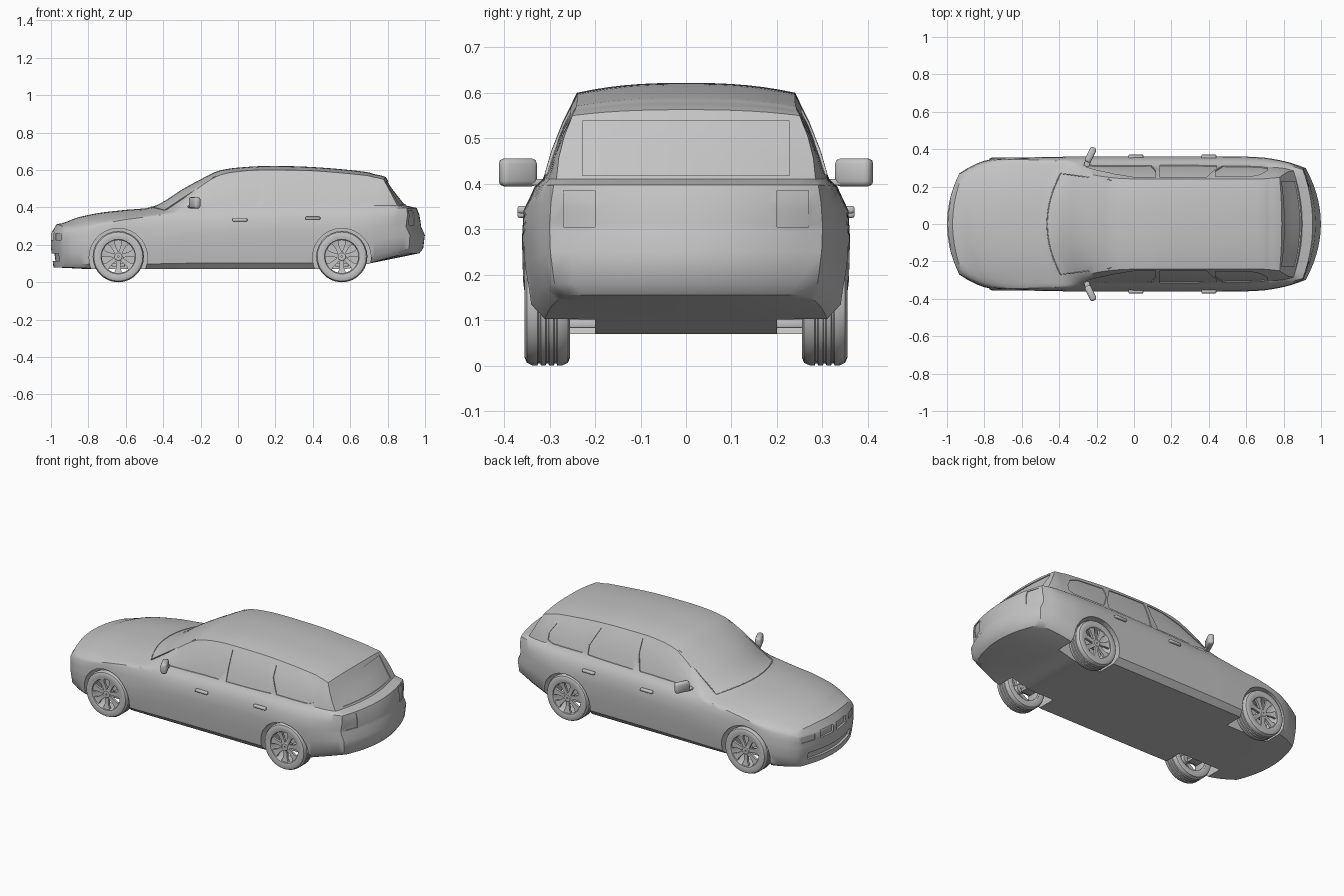
import bpy, bmesh, math
from mathutils import Vector, Matrix
from mathutils.bvhtree import BVHTree

if "Cube" in bpy.data.objects:
    bpy.data.objects.remove(bpy.data.objects["Cube"])

grey = bpy.data.materials.new("plain_grey")
grey.use_nodes = True
grey.diffuse_color = (0.55, 0.55, 0.55, 1)
grey.node_tree.nodes["Principled BSDF"].inputs["Base Color"].default_value = (0.55, 0.55, 0.55, 1)


def finish(name, bm, angle=35):
    bmesh.ops.recalc_face_normals(bm, faces=bm.faces)
    mesh = bpy.data.meshes.new(name)
    bm.to_mesh(mesh)
    bm.free()
    mesh.materials.append(grey)
    mesh.shade_smooth()
    mesh.set_sharp_from_angle(angle=math.radians(angle))
    obj = bpy.data.objects.new(name, mesh)
    bpy.context.collection.objects.link(obj)
    return obj


def add_shell(bm, n, place):
    """Surface of an n-cell box whose lattice points are moved by place()."""
    verts = {}

    def vert(p):
        if p not in verts:
            verts[p] = bm.verts.new(place(*p))
        return verts[p]

    for a in range(3):
        b, c = (a + 1) % 3, (a + 2) % 3
        for side in (0, n[a]):
            for i in range(n[b]):
                for j in range(n[c]):
                    quad = []
                    for di, dj in ((0, 0), (1, 0), (1, 1), (0, 1)):
                        p = [side] * 3
                        p[b], p[c] = i + di, j + dj
                        quad.append(vert(tuple(p)))
                    bm.faces.new(quad if side else quad[::-1])


def shell(name, n, place, angle=35):
    bm = bmesh.new()
    add_shell(bm, n, place)
    return finish(name, bm, angle)


def linear(keys, t):
    if t <= keys[0][0]:
        return keys[0][1]
    for (a, p), (b, q) in zip(keys, keys[1:]):
        if t <= b:
            return p + (q - p) * (t - a) / (b - a)
    return keys[-1][1]


def spline(rows, t):
    """Smooth interpolation of table rows keyed by their first column."""
    k = 0
    while k < len(rows) - 2 and t > rows[k + 1][0]:
        k += 1
    p, q = rows[k], rows[k + 1]
    o, r = rows[max(k - 1, 0)], rows[min(k + 2, len(rows) - 1)]
    h = q[0] - p[0]
    f = (t - p[0]) / h
    out = []
    for c in range(1, len(p)):
        m = (q[c] - o[c]) / (q[0] - o[0]) * h
        e = (r[c] - p[c]) / (r[0] - p[0]) * h
        d = q[c] - p[c]
        out.append(p[c] + m * f + (3 * d - 2 * m - e) * f**2 + (m + e - 2 * d) * f**3)
    return out


# Body stations: position, half width, belt height, belt half width,
# roof edge height, roof edge half width, crown
STATIONS = [
    (-1, .27, .27, .265, .295, .24, .015), (-.95, .315, .285, .305, .305, .27, .015),
    (-.88, .345, .305, .335, .325, .29, .02), (-.75, .355, .33, .345, .345, .295, .025),
    (-.6, .358, .35, .34, .362, .295, .025), (-.47, .36, .37, .335, .38, .29, .02),
    (-.4, .36, .385, .325, .408, .285, .022), (-.3, .36, .39, .32, .47, .27, .025),
    (-.2, .36, .395, .315, .53, .255, .02), (-.1, .36, .4, .315, .575, .245, .022),
    (.05, .36, .405, .315, .597, .24, .02), (.2, .36, .41, .315, .6, .24, .022),
    (.4, .36, .41, .315, .596, .24, .02), (.6, .36, .41, .312, .58, .24, .02),
    (.75, .35, .41, .305, .565, .243, .017), (.9, .33, .41, .298, .557, .247, .015),
    (1, .3, .41, .285, .55, .25, .013)]
FLOOR = [(-1, .08), (-.8, .07), (.58, .07), (.7, .1), (1, .155)]
BOW = [(-1, .9), (-.45, 1), (-.1, .15), (.05, 0), (.7, 0), (1, -.9)]
NOSE = [(.07, -.985), (.18, -1), (.26, -1), (.31, -.97)]
TAIL = [(.155, .97), (.18, .99), (.25, 1), (.295, .98), (.395, .965), (.41, .9), (.55, .79)]
LOWER = [(0, .88), (.1, .965), (.38, .995), (.55, 1), (.62, 1), (.8, .99)]
LENGTH, ACROSS, SIDE = 64, 14, 10


def body_point(i, j, k):
    s, v = -1 + 2 * i / LENGTH, -1 + 2 * j / ACROSS
    w, zbelt, wbelt, zroof, wroof, crown = spline(STATIONS, s)
    floor = linear(FLOOR, s)
    if k < len(LOWER):
        f, g = LOWER[k]
        z, y = floor + f * (zbelt - floor), w * g
    elif k == len(LOWER):
        z, y = floor + .95 * (zbelt - floor), wbelt + .4 * (w - wbelt)
    else:
        f = (k - len(LOWER) - 1) / 3
        z = zbelt + f * (zroof - zbelt)
        y = wbelt + f * (wroof - wbelt) + .03 * f * (1 - f)
    y *= v
    if k == SIDE:
        z += crown * (1 - abs(v) ** 2.5)
    x = s
    if s < -.7:
        x = -.7 + (s + .7) / .3 * (.7 + linear(NOSE, z)) * -1
        x = -.7 - (s + .7) / .3 * (linear(NOSE, z) + .7)
    elif s > .7:
        x = .7 + (s - .7) / .3 * (linear(TAIL, z) - .7)
    bow = linear(BOW, s)
    if bow < 0:
        bow *= linear([(.3, 1), (.55, .2)], z)
    return x + bow * y * y, y, z


body = shell("body", (LENGTH, ACROSS, SIDE), body_point)
bpy.context.view_layer.update()
surface = BVHTree.FromObject(body, bpy.context.evaluated_depsgraph_get())


def cut(cutter):
    mod = body.modifiers.new("cut", 'BOOLEAN')
    mod.operation, mod.solver, mod.object = 'DIFFERENCE', 'EXACT', cutter
    cutter.hide_render = True
    bpy.context.view_layer.objects.active = body
    bpy.ops.object.modifier_apply(modifier=mod.name)
    bpy.data.objects.remove(cutter)


def recess(columns, axis, sign, depth):
    """Sink a panel made of (across, low, high) columns into the body."""
    out = Vector((0, 0, 0))
    out[axis] = sign

    def place(i, j, k):
        a, low, high = columns[i]
        p = Vector((a, a, low + (high - low) * j / 4))
        p[axis] = 2 * sign
        hit = surface.ray_cast(p, -out)[0]
        if hit is None:
            p[axis] = .3 * sign
            hit = surface.find_nearest(p)[0]
        p[axis] = hit[axis]
        return p + out * (.05 if k else -depth)

    cut(shell("cutter", (len(columns) - 1, 4, 1), place))


# Side windows, lamps and grilles
FRONT_WINDOW = [(-.26, .405, .418), (-.2, .405, .462), (-.1, .407, .53), (0, .41, .572), (.09, .41, .582)]
FRONT_WINDOW += [(.115, .5, .582)]
REAR_WINDOW = [(.14, .41, .582), (.28, .412, .58), (.39, .415, .572), (.44, .418, .47)]
QUARTER_WINDOW = [(.435, .5, .566), (.475, .42, .564), (.62, .418, .553), (.68, .418, .525), (.715, .43, .47)]
for sign in (-1, 1):
    for window in (FRONT_WINDOW, REAR_WINDOW, QUARTER_WINDOW):
        recess(window, 1, sign, .005)

    def mirrored(a, b, low, high, n=4):
        return [(sign * (a + (b - a) * i / n), low, high) for i in range(n + 1)]

    recess(mirrored(.015, .12, .225, .268), 0, -1, .012)
    recess(mirrored(.16, .245, .225, .26), 0, -1, .004)
    recess(mirrored(.2, .27, .305, .385), 0, 1, .004)
recess([(-.2 + .05 * i, .115, .155) for i in range(9)], 0, -1, .015)
recess([(-.228 + .057 * i, .418, .538) for i in range(9)], 0, 1, .006)


def block(name, loc, size, turn=0, bevel=0.0):
    bm = bmesh.new()
    bmesh.ops.create_cube(bm, size=1)
    bmesh.ops.scale(bm, vec=size, verts=bm.verts)
    if bevel:
        bmesh.ops.bevel(bm, geom=bm.edges[:], offset=bevel, segments=2, affect='EDGES', profile=.5)
    bmesh.ops.transform(bm, matrix=Matrix.Translation(loc) @ Matrix.Rotation(turn, 4, 'Z'), verts=bm.verts)
    return finish(name, bm, 50)


def lathe(bm, profile, centre, sign, steps=28):
    """Ring from a closed (radius, outward) profile about the wheel axle."""
    def point(r, o, t):
        a = 2 * math.pi * t / steps
        return centre + Vector((r * math.cos(a), sign * o, r * math.sin(a)))

    rings = [[bm.verts.new(point(r, o, t)) for r, o in profile] for t in range(steps)]
    m = len(profile)
    for t in range(steps):
        p, q = rings[t], rings[(t + 1) % steps]
        for i in range(m):
            bm.faces.new((p[i], p[(i + 1) % m], q[(i + 1) % m], q[i]))


TREAD = [(.137, -.032)]
for groove in (-.018, 0, .018):
    TREAD += [(.137, groove - .004), (.132, groove - .002), (.132, groove + .002), (.137, groove + .004)]
TIRE = [(.098, -.046), (.12, -.05), (.131, -.045)] + TREAD + [(.137, .032), (.131, .045), (.12, .05), (.098, .046)]
RIM = [(.1, -.045), (.1, .046), (.093, .046), (.088, .038), (.09, -.04)]
HUB = [(.004, 0), (.026, 0), (.028, .034), (.02, .04), (.004, .04)]
SPOKE = [(.022, .011, .037), (.045, .011, .036), (.07, .014, .038), (.092, .026, .042)]

for end, x in (("front", -.64), ("rear", .555)):
    for side, sign in (("right", -1), ("left", 1)):
        label = end + "_" + side
        # Wheel arch opening
        bm = bmesh.new()
        place = Matrix.Translation((x, sign * .35, .132)) @ Matrix.Rotation(math.pi / 2, 4, 'X')
        bmesh.ops.create_cone(bm, cap_ends=True, segments=40, radius1=.156, radius2=.156, depth=.3, matrix=place)
        cut(finish("cutter", bm))
        # Tire, rim and spokes
        centre = Vector((x, sign * .305, .137))
        bm = bmesh.new()
        lathe(bm, TIRE, centre, sign)
        finish(label + "_tire", bm)
        bm = bmesh.new()
        lathe(bm, RIM, centre, sign)
        lathe(bm, HUB, centre, sign)
        for n in range(7):
            turn = Matrix.Rotation(math.pi / 2 + 2 * math.pi * n / 7, 4, 'Y')

            def spoke(i, j, k):
                r, half, out = SPOKE[i]
                return centre + turn @ Vector((r, sign * (out - .014 * k), half * (2 * j - 1)))

            add_shell(bm, (3, 1, 1), spoke)
        finish(label + "_rim", bm)
        block(label + "_suspension_arm", (x, sign * .215, .092), (.07, .1, .018), 0, .003)

# Mirrors and door handles
for side, sign in (("right", -1), ("left", 1)):
    block(side + "_mirror", (-.232, sign * .37, .425), (.036, .086, .062), -sign * .45, .012)
    block(side + "_mirror_stalk", (-.25, sign * .325, .403), (.03, .06, .014), -sign * .3, .004)
    for door, x, z in (("front", .01, .333), ("rear", .4, .343)):
        block(door + "_" + side + "_door_handle", (x, sign * .36, z), (.08, .022, .016), 0, .005)

# Windscreen seam laid on the body
path = [(-.12, -.235)] + [(-.465 + y * y, y) for y in [-.27 + .045 * i for i in range(13)]] + [(-.12, .235)]
curve = bpy.data.curves.new("windscreen_seam", 'CURVE')
curve.dimensions, curve.bevel_depth = '3D', .003
line = curve.splines.new('POLY')
line.points.add(len(path) - 1)
for point, (x, y) in zip(line.points, path):
    hit = surface.ray_cast(Vector((x, y, 2)), Vector((0, 0, -1)))[0]
    point.co = (x, y, hit.z, 1)
curve.materials.append(grey)
bpy.context.collection.objects.link(bpy.data.objects.new("windscreen_seam", curve))

body.data.set_sharp_from_angle(angle=math.radians(35))
